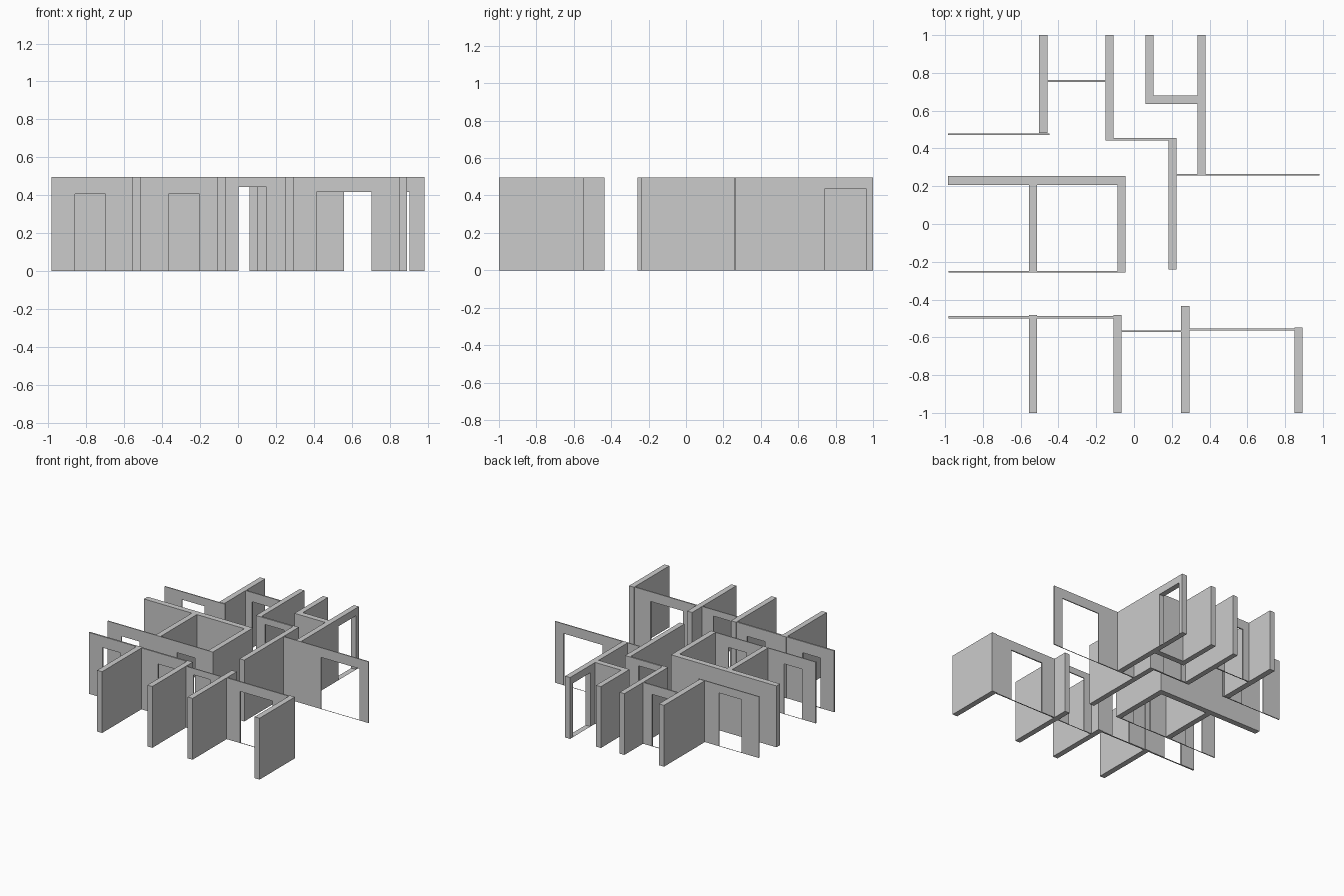
import bpy, bmesh
from mathutils import Vector

if "Cube" in bpy.data.objects:
    bpy.data.objects.remove(bpy.data.objects["Cube"])

H = 0.495      # wall height


def wall(name, x0, x1, y0, y1, doors=()):
    """Extruded wall outline; doors are (start, end, head height) along its long side."""
    along_x = (x1 - x0) > (y1 - y0)
    a0, a1, b0, b1 = (x0, x1, y0, y1) if along_x else (y0, y1, x0, x1)

    def pos(a, b, z):
        return Vector((a, b, z)) if along_x else Vector((b, a, z))

    # outline: along the floor with a notch for every doorway, then over the top
    outline = [(a0, 0)]
    for s, e, h in doors:
        outline += [(s, 0), (s, h), (e, h), (e, 0)]
    outline += [(a1, 0), (a1, H), (a0, H)]

    bm = bmesh.new()
    face = bm.faces.new([bm.verts.new(pos(a, b0, z)) for a, z in outline])
    ext = bmesh.ops.extrude_face_region(bm, geom=[face], use_keep_orig=True)
    moved = [v for v in ext["geom"] if isinstance(v, bmesh.types.BMVert)]
    bmesh.ops.translate(bm, verts=moved, vec=pos(0, b1 - b0, 0))
    bmesh.ops.recalc_face_normals(bm, faces=bm.faces)
    # flat floor strip joining the door jambs
    for s, e, _ in doors:
        bm.faces.new([bm.verts.new(pos(a, b, 0))
                      for a, b in ((s, b0), (e, b0), (e, b1), (s, b1))])
    me = bpy.data.meshes.new(name)
    bm.to_mesh(me)
    bm.free()
    ob = bpy.data.objects.new(name, me)
    bpy.context.collection.objects.link(ob)


# back rooms, left
wall("back_left_partition", -0.504, -0.458, 0.482, 1.0)
wall("back_left_door_wall", -0.985, -0.447, 0.471, 0.479, [(-0.83, -0.63, 0.43)])
wall("back_closet_door_wall", -0.458, -0.150, 0.752, 0.762, [(-0.40, -0.23, 0.42)])
wall("back_middle_partition", -0.150, -0.108, 0.455, 1.0)

# back rooms, right
wall("back_hall_door_wall", -0.150, 0.224, 0.442, 0.456, [(-0.07, 0.103, 0.444)])
wall("hall_partition", 0.182, 0.224, -0.240, 0.442)
wall("back_nook_side", 0.060, 0.103, 0.680, 1.0)
wall("back_nook_front", 0.060, 0.335, 0.635, 0.680)
wall("back_right_partition", 0.335, 0.379, 0.262, 1.0, [(0.74, 0.965, 0.435)])
wall("right_door_wall", 0.222, 0.983, 0.258, 0.266, [(0.56, 0.906, 0.417)])

# middle rooms
wall("middle_back_wall", -0.985, -0.087, 0.207, 0.253)
wall("middle_partition", -0.557, -0.513, -0.252, 0.250)
wall("middle_right_wall", -0.088, -0.044, -0.258, 0.253)
wall("middle_door_wall", -0.983, -0.046, -0.258, -0.250,
     [(-0.86, -0.70, 0.405), (-0.366, -0.203, 0.405)])

# front rooms
wall("front_left_door_wall", -0.983, -0.070, -0.499, -0.486,
     [(-0.86, -0.70, 0.405), (-0.366, -0.203, 0.405)])
wall("front_middle_door_wall", -0.066, 0.250, -0.571, -0.563, [(0.003, 0.150, 0.444)])
wall("front_right_door_wall", 0.293, 0.850, -0.564, -0.554, [(0.415, 0.705, 0.417)])
for i, (x, back) in enumerate(((-0.535, -0.482), (-0.087, -0.482),
                               (0.272, -0.435), (0.871, -0.549))):
    wall(f"front_partition_{i + 1}", x - 0.022, x + 0.022, -1.0, back)
